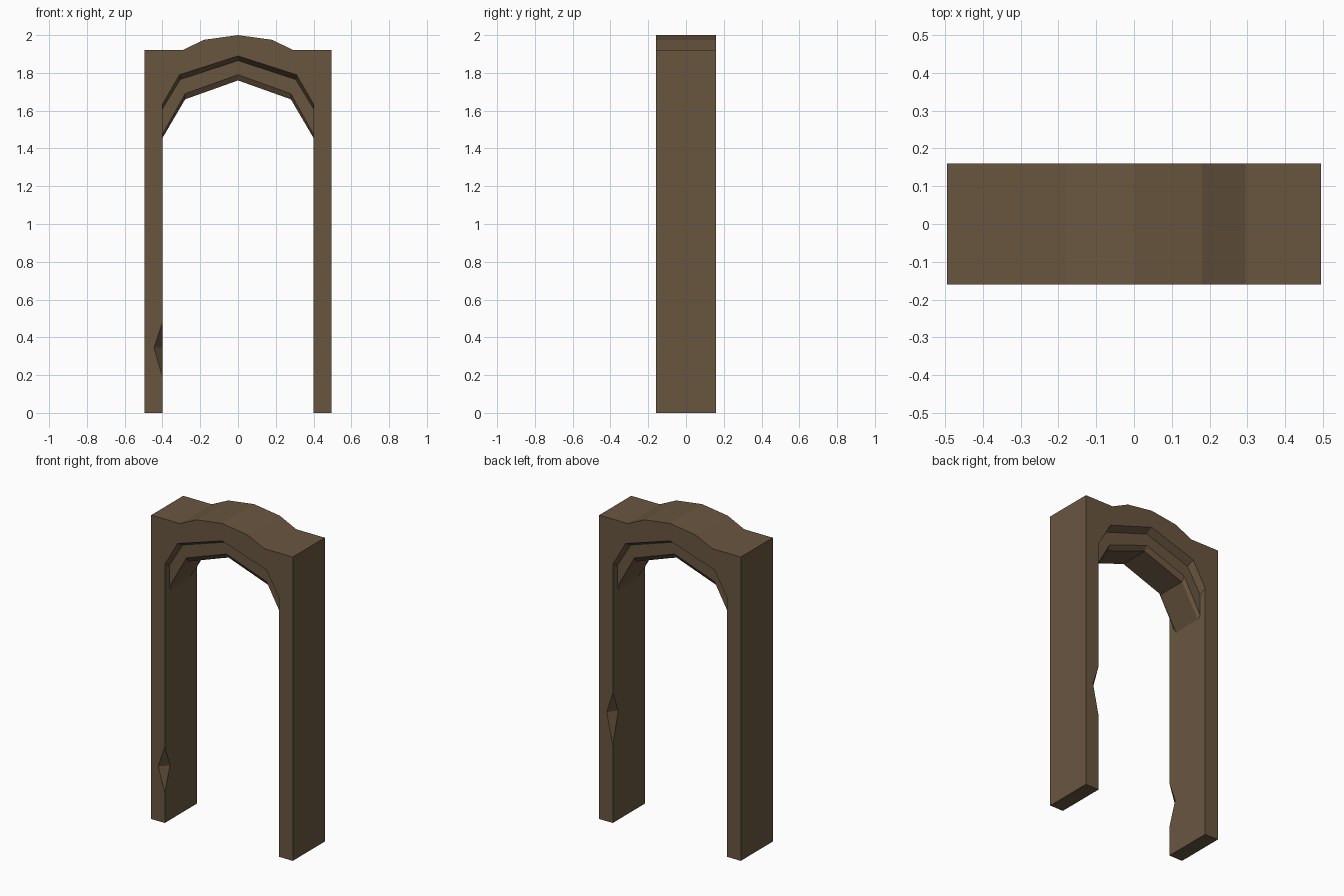
import bpy, bmesh

if "Cube" in bpy.data.objects:
    bpy.data.objects.remove(bpy.data.objects["Cube"])

W, IN, D = 0.495, 0.40, 0.16      # outer half width, opening half width, half depth

# Half profiles (x, z), from the side to the centre
TOP = [(W, 1.92), (0.295, 1.92), (0.18, 1.975), (0, 2.0)]
# Arch steps: depth from the centre plane, then half arch
STEPS = [
    (D,     [(IN, 1.635), (0.31, 1.79), (0, 1.89)]),
    (0.115, [(IN, 1.61), (0.305, 1.765), (0, 1.865)]),
    (0.115, [(IN, 1.475), (0.28, 1.69), (0, 1.79)]),
    (0.095, [(IN, 1.455), (0.28, 1.66), (0, 1.76)]),
]


def full(half):
    """Mirror a half profile into a left-to-right one."""
    return [(-x, z) for x, z in half] + [p for p in reversed(half[:-1])]


bm = bmesh.new()


def face(pts):
    bm.faces.new([bm.verts.new(p) for p in pts])


def strip(a, b):
    for i in range(len(a) - 1):
        face([a[i], a[i + 1], b[i + 1], b[i]])


def at(y, prof):
    return [(x, y, z) for x, z in prof]


# Top cap and stepped arch underside
strip(at(-D, full(TOP)), at(D, full(TOP)))
rings = [at(-y, full(h)) for y, h in STEPS] + [at(y, full(h)) for y, h in reversed(STEPS)]
for a, b in zip(rings, rings[1:]):
    strip(a, b)

# Each side: s = -1 is the front / left post, s = 1 the back / right post (turned half round)
# chip: bottom, middle and top height, width and depth of the broken corner
for s, (lo, mid, hi, cw, cd) in ((-1, (0.19, 0.345, 0.48, 0.045, 0.052)),
                                 (1, (0.49, 0.69, 0.82, 0.042, 0.055))):
    # main face with the chip cut from the inner edge
    arch = full(STEPS[0][1])
    prof = [(-W, 0)] + full(TOP) + [(W, 0), (IN, 0), (IN, lo), (IN + cw, mid), (IN, hi)]
    prof += arch[::-1] + [(-IN, 0)]
    face([(s * x, s * D, z) for x, z in prof])
    # inner side of the post
    side = [(-D, 0)] + [(-y, h[0][1]) for y, h in STEPS]
    side += [(y, h[0][1]) for y, h in reversed(STEPS)]
    side += [(D, hi), (D - cd, mid), (D, lo), (D, 0)]
    face([(s * IN, s * y, z) for y, z in side])
    # chip facets
    for z in (lo, hi):
        face([(s * IN, s * D, z), (s * (IN + cw), s * D, mid), (s * IN, s * (D - cd), mid)])
    # outer side and foot
    face([(s * W, -D, 0), (s * W, D, 0), (s * W, D, 1.92), (s * W, -D, 1.92)])
    face([(s * IN, -D, 0), (s * W, -D, 0), (s * W, D, 0), (s * IN, D, 0)])

bmesh.ops.remove_doubles(bm, verts=bm.verts, dist=0.0005)
bmesh.ops.recalc_face_normals(bm, faces=bm.faces)

mesh = bpy.data.meshes.new("door_frame")
bm.to_mesh(mesh)
bm.free()
mat = bpy.data.materials.new("brown wood")
mat.diffuse_color = (0.141, 0.093, 0.051, 1)
mat.use_nodes = True
mat.node_tree.nodes["Principled BSDF"].inputs["Base Color"].default_value = mat.diffuse_color
mesh.materials.append(mat)
bpy.context.collection.objects.link(bpy.data.objects.new("door_frame", mesh))
